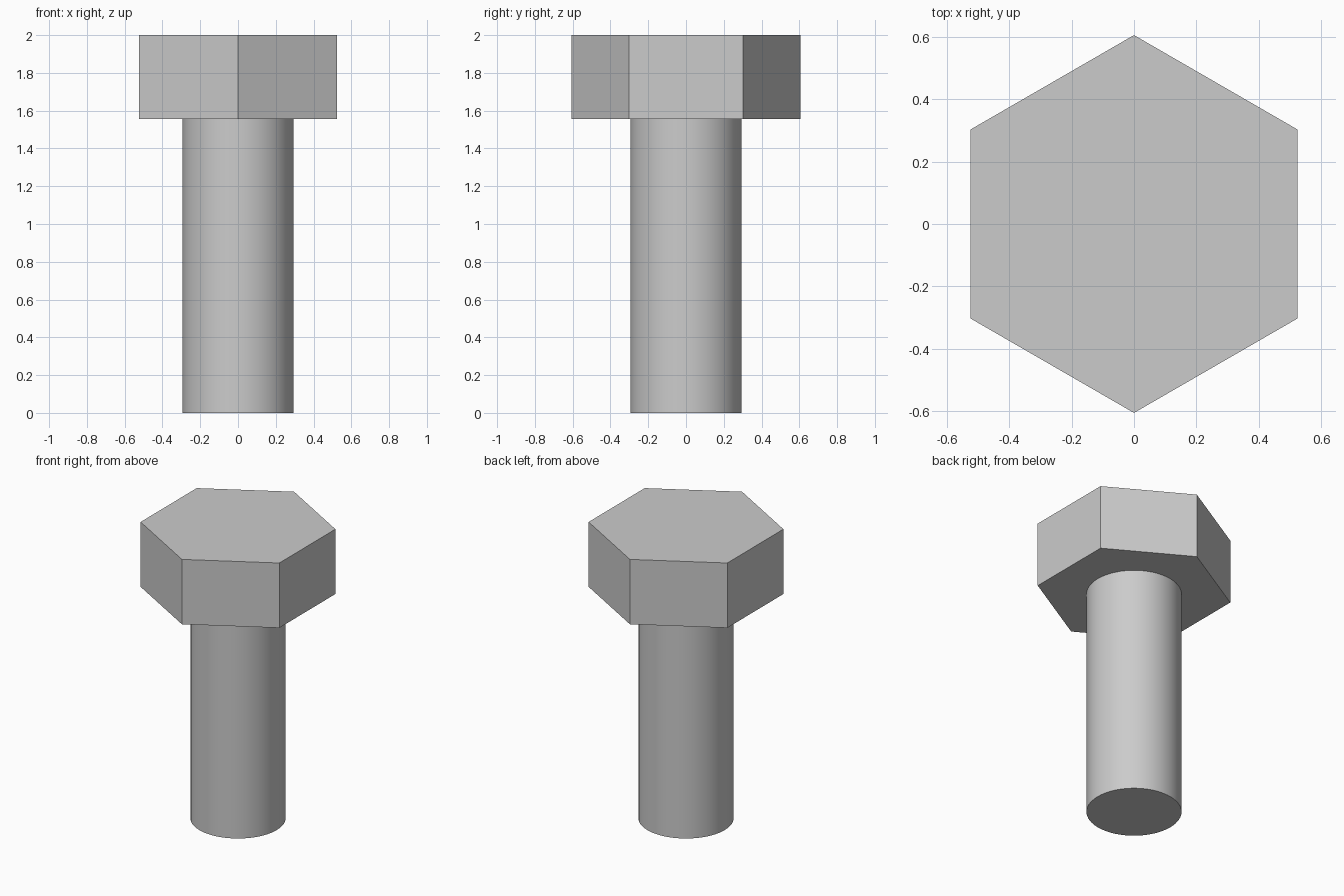
import bpy
import math

HEIGHT = 2.0
HEAD_BASE = 1.557

default = bpy.data.objects.get("Cube")
if default:
    bpy.data.objects.remove(default, do_unlink=True)

# Plain steel grey
steel = bpy.data.materials.new("steel_grey")
steel.use_nodes = True
steel.diffuse_color = (0.6, 0.6, 0.6, 1.0)
steel.node_tree.nodes["Principled BSDF"].inputs["Base Color"].default_value = steel.diffuse_color


def prism(name, sides, radius, bottom, top):
    """Upright prism between two heights, with a corner on the y axis."""
    bpy.ops.mesh.primitive_cylinder_add(
        vertices=sides, radius=radius, depth=top - bottom,
        location=(0, 0, (bottom + top) / 2))
    part = bpy.context.object
    part.name = name
    part.data.name = name
    part.data.materials.append(steel)
    return part


# Hexagonal head, flat faced
prism("hex_head", 6, 0.605, HEAD_BASE, HEIGHT)

# Round shank, smooth sided with sharp end rims
prism("shank", 64, 0.294, 0, HEAD_BASE)
bpy.ops.object.shade_smooth_by_angle(angle=math.radians(30))
